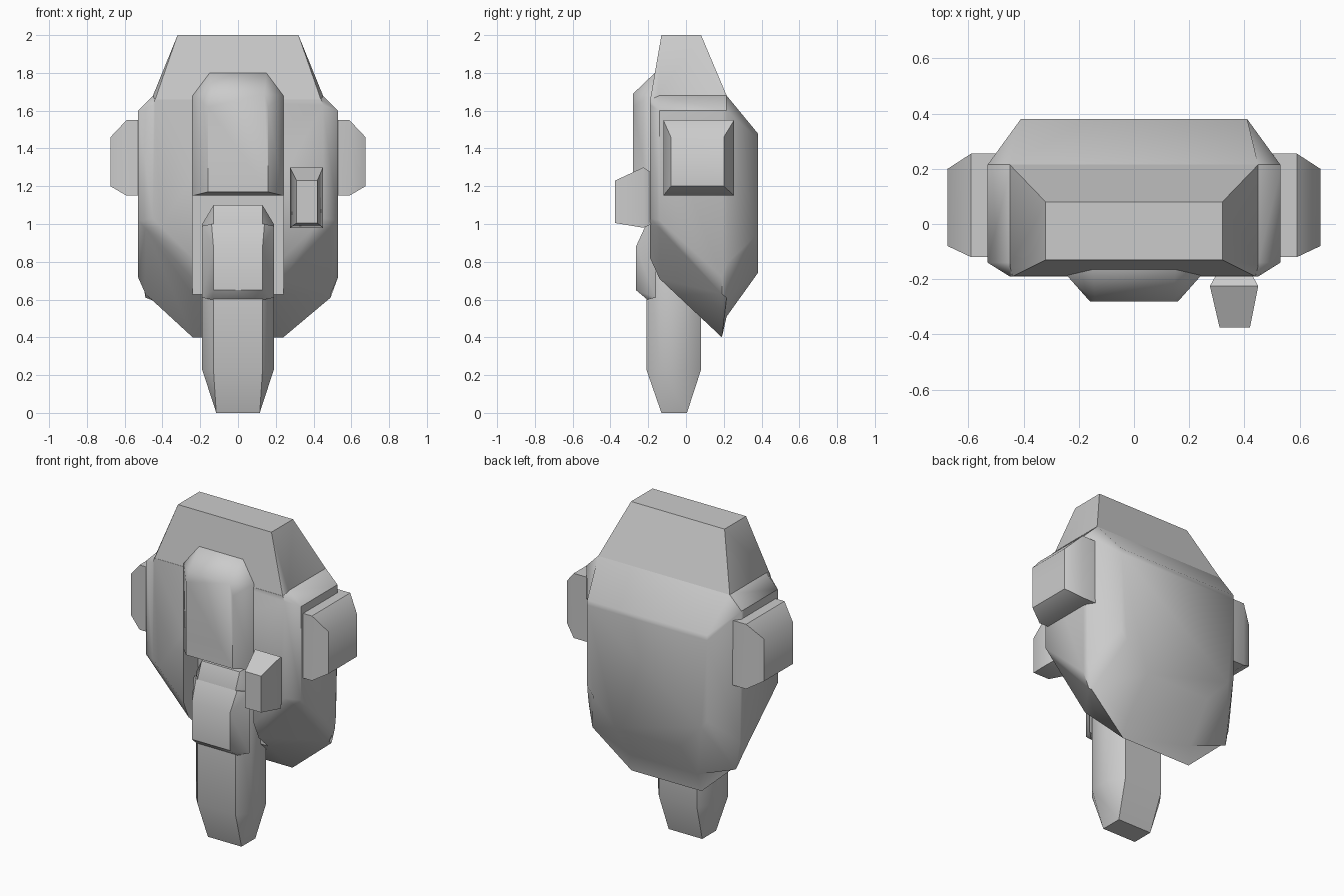
import bpy, bmesh
from math import radians

if "Cube" in bpy.data.objects:
    bpy.data.objects.remove(bpy.data.objects["Cube"])


def finish(name, bm):
    bmesh.ops.recalc_face_normals(bm, faces=bm.faces)
    me = bpy.data.meshes.new(name)
    bm.to_mesh(me)
    bm.free()
    ob = bpy.data.objects.new(name, me)
    bpy.context.collection.objects.link(ob)
    return ob


def hull(name, pts, mirror=True):
    """Convex solid from points, optionally mirrored across x = 0."""
    bm = bmesh.new()
    for x, y, z in pts:
        bm.verts.new((x, y, z))
        if mirror:
            bm.verts.new((-x, y, z))
    res = bmesh.ops.convex_hull(bm, input=bm.verts[:])
    junk = {e for e in res["geom_interior"] + res["geom_unused"]
            if isinstance(e, bmesh.types.BMVert)}
    bmesh.ops.delete(bm, geom=list(junk), context='VERTS')
    bmesh.ops.dissolve_limit(bm, angle_limit=radians(2), verts=bm.verts[:], edges=bm.edges[:])
    return finish(name, bm)


def loft_y(name, rings):
    """Skin of mirrored half-outlines (x, z) placed along y."""
    bm = bmesh.new()
    loops = []
    for y, half in rings:
        pts = half + [(-x, z) for x, z in reversed(half)]
        loops.append([bm.verts.new((x, y, z)) for x, z in pts])
    n = len(loops[0])
    for a, b in zip(loops, loops[1:]):
        for i in range(n):
            j = (i + 1) % n
            bm.faces.new((a[i], a[j], b[j], b[i]))
    bm.faces.new(loops[0])
    bm.faces.new(loops[-1])
    return finish(name, bm)


# Main shell, front to back
body = loft_y("body_shell", [
    (-0.19, [(0.44, 1.66), (0.45, 1.63), (0.45, 1.03), (0.41, 0.99), (0.24, 0.82)]),
    (-0.14, [(0.45, 1.68), (0.53, 1.60), (0.53, 1.02), (0.49, 0.977), (0.24, 0.71)]),
    (0.19, [(0.45, 1.68), (0.53, 1.60), (0.53, 0.72), (0.49, 0.63), (0.24, 0.40)]),
    (0.215, [(0.45, 1.68), (0.53, 1.60), (0.52, 0.79), (0.49, 0.61), (0.23, 0.51)]),
    (0.38, [(0.41, 1.48), (0.41, 1.45), (0.41, 0.95), (0.37, 0.90), (0.22, 0.74)]),
])

# Channel in the front of the shell for the central leg
cutter = hull("channel_cutter", [(0.24, y, z) for y in (-0.5, -0.05) for z in (0.2, 1.25)])
mod = body.modifiers.new("channel", 'BOOLEAN')
mod.operation = 'DIFFERENCE'
mod.solver = 'EXACT'
mod.object = cutter
bpy.context.view_layer.objects.active = body
body.select_set(True)
bpy.ops.object.modifier_apply(modifier=mod.name)
bpy.data.objects.remove(cutter)

# Tapered top
hull("top_cap", [(0.44, -0.19, 1.655), (0.45, -0.15, 1.68), (0.45, 0.215, 1.68),
                 (0.32, -0.13, 2.0), (0.32, 0.08, 2.0)])

# Raised front panel
hull("front_panel", [(0.24, -0.19, 1.15), (0.24, -0.19, 1.68), (0.15, -0.165, 1.80),
                     (0.24, -0.04, 1.15), (0.24, -0.12, 1.65), (0.15, -0.12, 1.80),
                     (0.16, -0.28, 1.17), (0.16, -0.28, 1.62), (0.14, -0.28, 1.69)])

# Side pods
for side, s in (("right", 1), ("left", -1)):
    pts = [(s * x, y, z) for x in (0.45, 0.59) for y in (-0.12, 0.255) for z in (1.15, 1.55)]
    pts += [(s * 0.675, y, z) for y in (-0.08, 0.20) for z in (1.20, 1.46)]
    hull(side + "_pod", pts, mirror=False)

# Small block on the front
block = [(x, -0.375, z) for x in (0.31, 0.42) for z in (1.005, 1.23)]
block += [(x, -0.225, z) for x in (0.275, 0.45) for z in (0.98, 1.30)]
block += [(x, -0.18, z) for x in (0.30, 0.425) for z in (1.0, 1.27)]
hull("front_block", block, mirror=False)

# Central leg with chamfered corners
leg = [(0.115, -0.13, 0), (0.115, 0.005, 0)]
for z in (0.23, 1.0):
    leg += [(0.19, -0.14, z), (0.19, 0.0, z), (0.13, -0.21, z), (0.13, 0.08, z)]
leg += [(0.13, -0.17, 1.10), (0.13, 0.0, 1.10)]
hull("central_leg", leg)

# Knee plate on the leg
hull("knee_plate", [(0.13, -0.265, 0.65), (0.13, -0.265, 0.88), (0.14, -0.205, 0.60),
                    (0.14, -0.21, 1.0), (0.19, -0.16, 0.61), (0.19, -0.16, 0.99)])

# Smooth shading with sharp edges kept
for ob in bpy.data.objects:
    ob.select_set(True)
bpy.ops.object.shade_smooth_by_angle(angle=radians(45))
